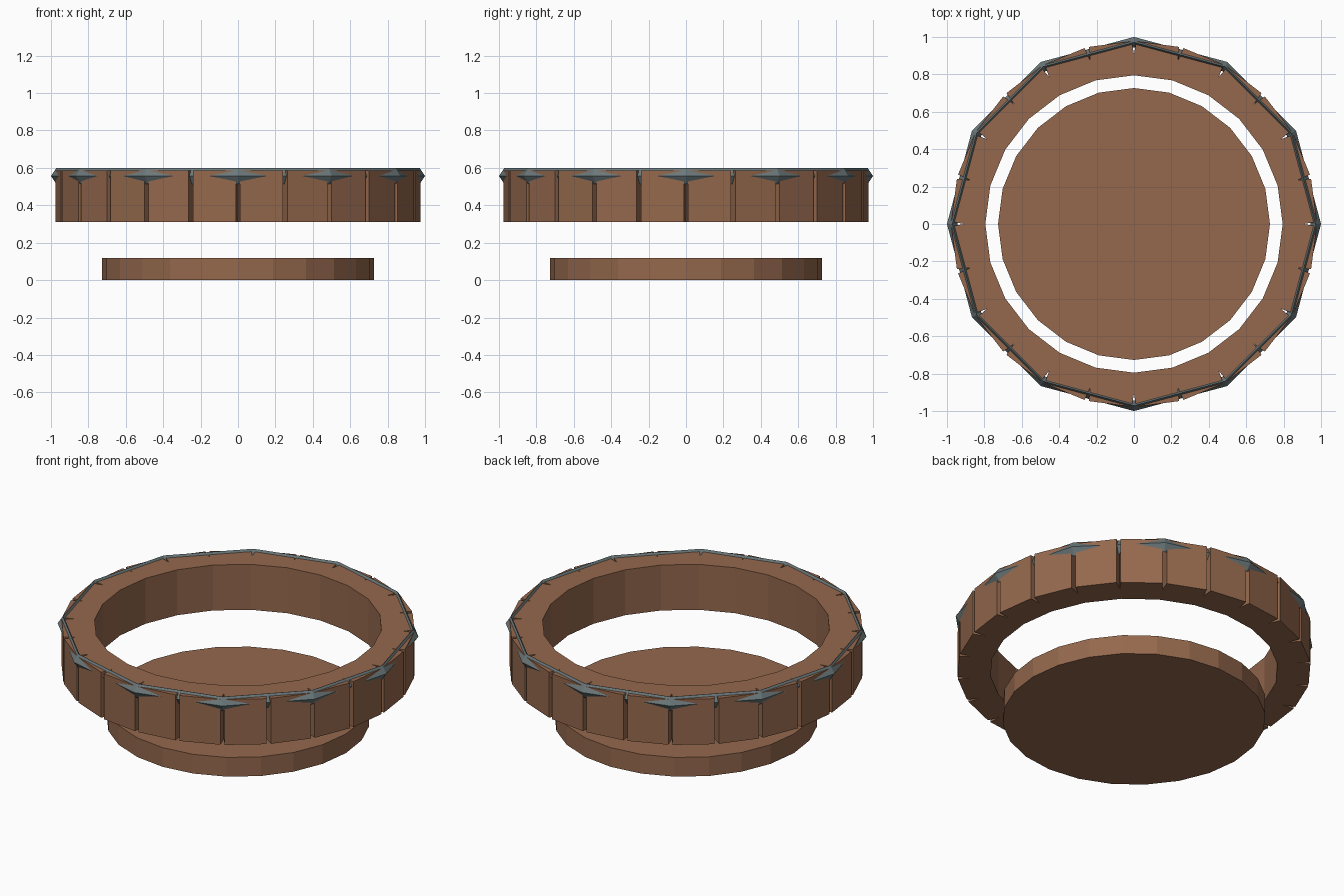
import bpy, bmesh, math

cube = bpy.data.objects.get("Cube")
if cube:
    bpy.data.objects.remove(cube, do_unlink=True)


def material(name, rgb):
    mat = bpy.data.materials.new(name)
    mat.use_nodes = True
    mat.diffuse_color = (*rgb, 1)
    mat.node_tree.nodes["Principled BSDF"].inputs["Base Color"].default_value = (*rgb, 1)
    return mat


def finish(name, bm, mat):
    bmesh.ops.remove_doubles(bm, verts=bm.verts, dist=0.0001)
    bmesh.ops.recalc_face_normals(bm, faces=bm.faces)
    mesh = bpy.data.meshes.new(name)
    bm.to_mesh(mesh)
    bm.free()
    mesh.materials.append(mat)
    obj = bpy.data.objects.new(name, mesh)
    bpy.context.collection.objects.link(obj)
    return obj


def polar(r, a, z, side=0):
    """Point at radius r and angle a, shifted sideways along the tangent."""
    return (r * math.cos(a) - side * math.sin(a),
            r * math.sin(a) + side * math.cos(a), z)


wood = material("brown wood", (0.30, 0.14, 0.074))
metal = material("grey metal", (0.147, 0.188, 0.195))
SIDES = 24
STEP = math.tau / SIDES

# Flat base disc
bm = bmesh.new()
for i in range(SIDES):
    a, b = i * STEP, (i + 1) * STEP
    bm.faces.new([bm.verts.new(polar(0.727, t, z))
                  for t, z in ((a, 0), (b, 0), (b, 0.117), (a, 0.117))])
for z in (0, 0.117):
    bm.faces.new([bm.verts.new(polar(0.727, i * STEP, z)) for i in range(SIDES)])
finish("base_disc", bm, wood)

# Ring of staves with a wedge-shaped notch between neighbours
INNER, NOTCH, OUTER, HALF_GAP = 0.795, 0.905, 0.977, 0.012
LOW, HIGH = 0.31, 0.587
bm = bmesh.new()
for i in range(SIDES):
    a, b = i * STEP, (i + 1) * STEP
    outline = [(INNER, a, 0), (NOTCH, a, 0), (OUTER, a, HALF_GAP),
               (OUTER, b, -HALF_GAP), (NOTCH, b, 0), (INNER, b, 0)]
    rows = [[bm.verts.new(polar(r, t, z, s)) for r, t, s in outline]
            for z in (LOW, HIGH)]
    for row in rows:
        bm.faces.new(row)
    # Walls on the notch, outside and inside; joined sides stay open
    for j, k in ((1, 2), (2, 3), (3, 4), (5, 0)):
        bm.faces.new([rows[0][j], rows[0][k], rows[1][k], rows[1][j]])
finish("stave_ring", bm, wood)

# Twelve-sided metal band with a diamond cross-section
section = [(1.0, 0.557), (0.971, 0.6), (0.944, 0.557), (0.971, 0.514)]
bm = bmesh.new()
for i in range(12):
    a, b = i * math.tau / 12, (i + 1) * math.tau / 12
    for j, (r, z) in enumerate(section):
        r2, z2 = section[(j + 1) % len(section)]
        bm.faces.new([bm.verts.new(p) for p in (
            polar(r, a, z), polar(r, b, z), polar(r2, b, z2), polar(r2, a, z2))])
finish("metal_band", bm, metal)
